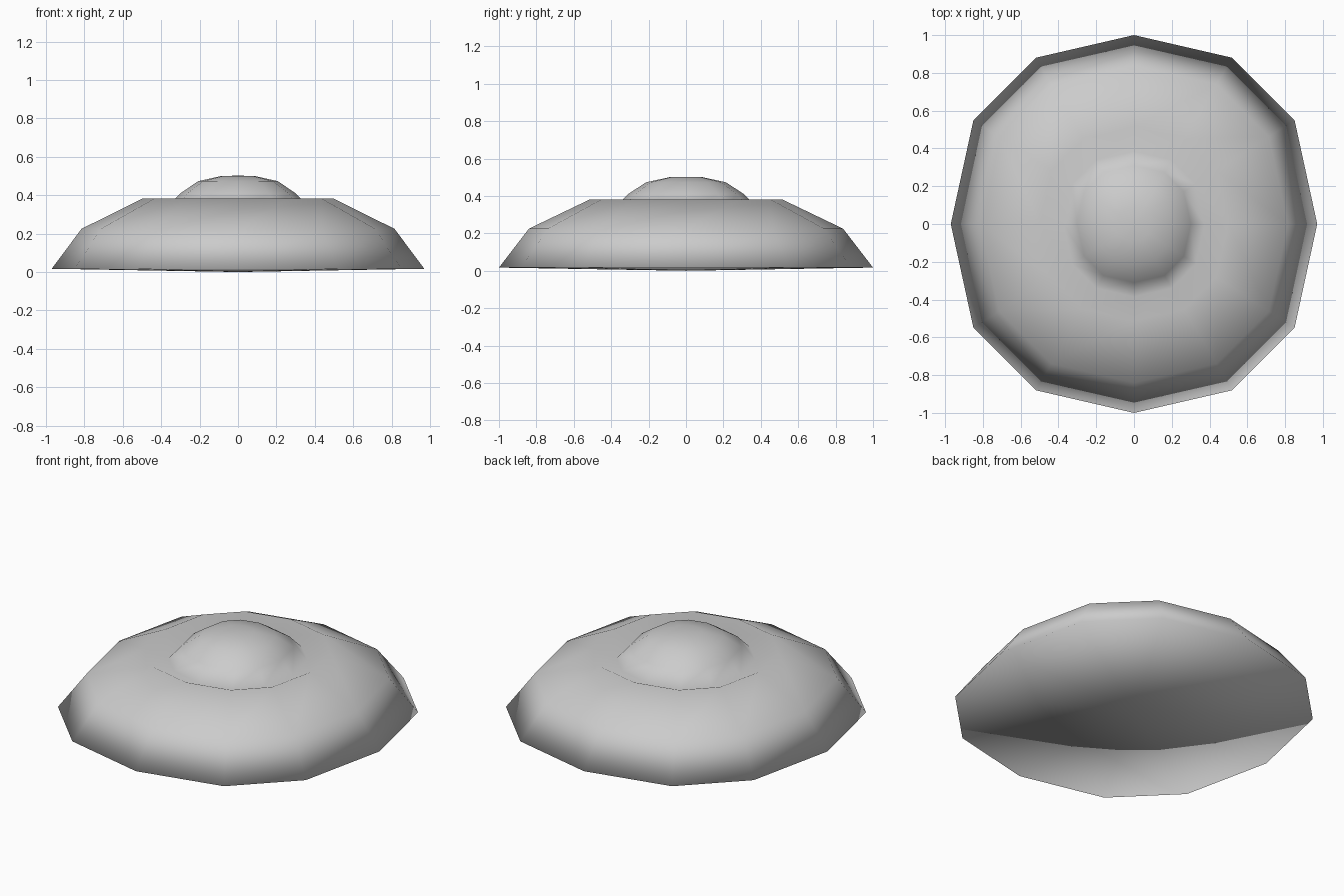
import bpy, bmesh

if "Cube" in bpy.data.objects:
    bpy.data.objects.remove(bpy.data.objects["Cube"])

# Twelve-sided, slightly squared outline shared by every ring
quarter = [(0.97, 0.0), (0.85, 0.55), (0.52, 0.88)]
outline = quarter + [(0.0, 1.0)] + [(-x, y) for x, y in reversed(quarter)]
outline += [(x, -y) for x, y in reversed(outline[1:-1])]

# Profile as (ring scale, height): rim, shoulder, crest, groove, central dome
profile = [(1.0, 0.017), (0.84, 0.225), (0.513, 0.382), (0.385, 0.33),
           (0.31, 0.41), (0.213, 0.473), (0.09, 0.5)]

bm = bmesh.new()
rings = [[bm.verts.new((x * s, y * s, z)) for x, y in outline] for s, z in profile]
n = len(outline)

# Walls between neighbouring rings
for low, high in zip(rings, rings[1:]):
    for i in range(n):
        j = (i + 1) % n
        bm.faces.new((low[i], low[j], high[j], high[i]))

# Top cap and very shallow bottom cone
for ring, z in ((rings[-1], 0.502), (rings[0], 0.0)):
    centre = bm.verts.new((0, 0, z))
    for i in range(n):
        bm.faces.new((ring[i], ring[(i + 1) % n], centre))

bmesh.ops.recalc_face_normals(bm, faces=bm.faces)
for f in bm.faces:
    f.smooth = True

mesh = bpy.data.meshes.new("domed_disc")
bm.to_mesh(mesh)
bm.free()
bpy.context.collection.objects.link(bpy.data.objects.new("domed_disc", mesh))
